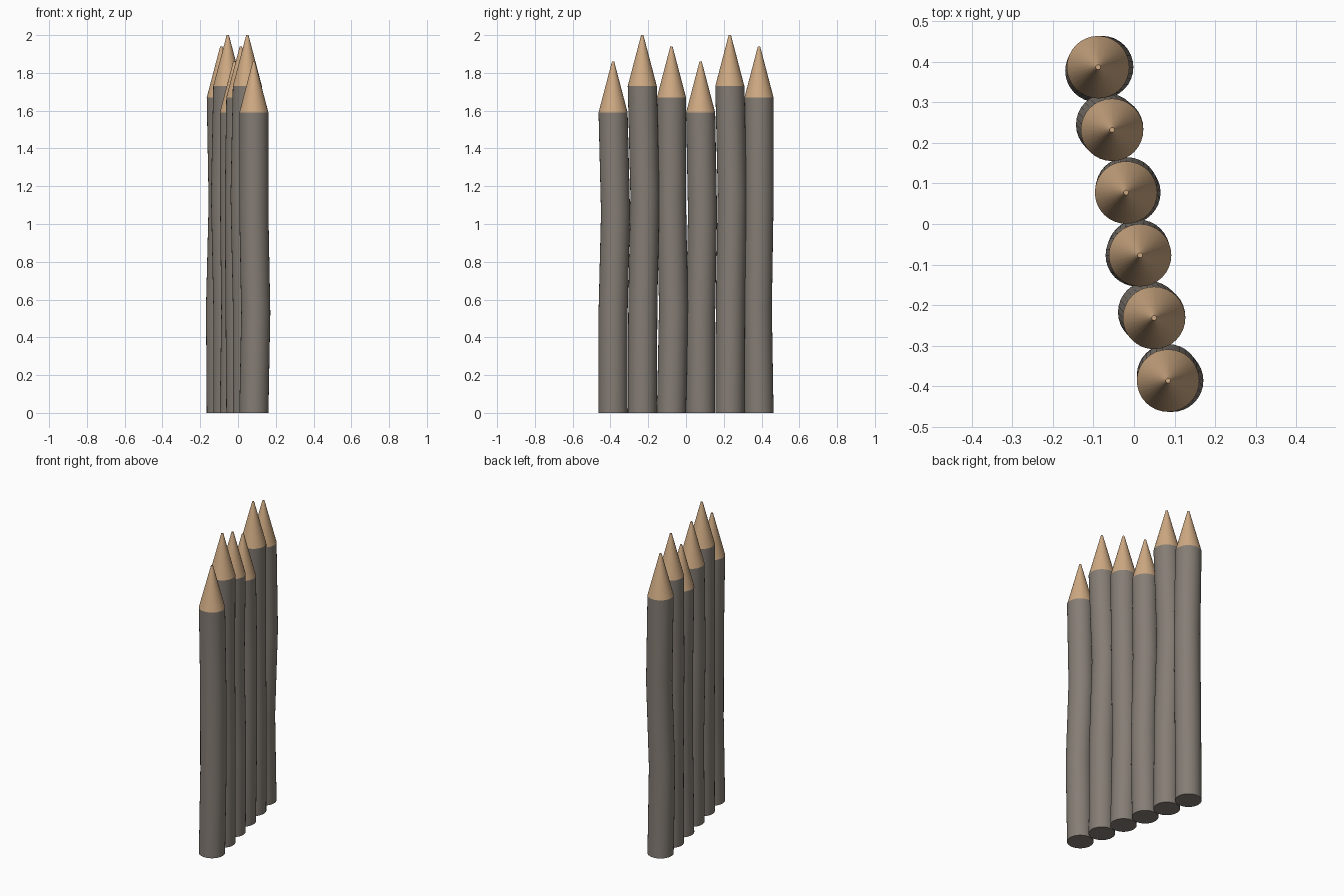
import bpy, bmesh, math

if "Cube" in bpy.data.objects:
    bpy.data.objects.remove(bpy.data.objects["Cube"])

SIDES = 32
RADIUS = 0.077
TIP_RADIUS = 0.006


def material(name, rgb):
    m = bpy.data.materials.new(name)
    m.diffuse_color = (*rgb, 1.0)
    m.use_nodes = True
    m.node_tree.nodes["Principled BSDF"].inputs["Base Color"].default_value = m.diffuse_color
    return m


bark = material("grey bark", (0.235, 0.205, 0.178))
wood = material("cut wood", (0.62, 0.40, 0.225))


def loft(name, rings, mat):
    """Stack of circles (x, y, z, radius) joined into a closed round solid."""
    bm = bmesh.new()
    loops = []
    for x, y, z, r in rings:
        loops.append([bm.verts.new((x + r * math.cos(2 * math.pi * i / SIDES),
                                    y + r * math.sin(2 * math.pi * i / SIDES), z))
                      for i in range(SIDES)])
    for a, b in zip(loops, loops[1:]):
        for i in range(SIDES):
            j = (i + 1) % SIDES
            bm.faces.new((a[i], a[j], b[j], b[i]))
    bm.faces.new(loops[0][::-1])
    bm.faces.new(loops[-1])
    me = bpy.data.meshes.new(name)
    bm.to_mesh(me)
    bm.free()
    me.materials.append(mat)
    ob = bpy.data.objects.new(name, me)
    bpy.context.collection.objects.link(ob)
    bpy.ops.object.select_all(action='DESELECT')
    ob.select_set(True)
    bpy.context.view_layer.objects.active = ob
    bpy.ops.object.shade_smooth_by_angle(angle=math.radians(35))
    return ob


# each stake: shoulder height, lower bend (x, y), upper bend (x, y)
stakes = [
    (1.59, (0.010, 0.000), (0.000, 0.013)),
    (1.73, (0.000, 0.003), (-0.012, 0.014)),
    (1.67, (-0.004, 0.011), (-0.008, 0.000)),
    (1.59, (0.008, 0.000), (0.002, 0.010)),
    (1.73, (0.000, 0.003), (-0.012, 0.013)),
    (1.67, (-0.004, -0.009), (0.010, 0.000)),
]

for n, (top, low, high) in enumerate(stakes):
    # row runs slightly slanted from front to back
    x = 0.084 - 0.0345 * n
    y = -0.386 + 0.1545 * n
    # gently crooked bark-covered shaft
    loft(f"stake_shaft_{n + 1}", [
        (x, y, 0, RADIUS),
        (x + low[0], y + low[1], top / 3, RADIUS),
        (x + high[0], y + high[1], top * 2 / 3, RADIUS),
        (x, y, top, RADIUS)], bark)
    # sharpened point
    loft(f"stake_point_{n + 1}", [
        (x, y, top, RADIUS),
        (x, y, top + 0.27, TIP_RADIUS)], wood)
